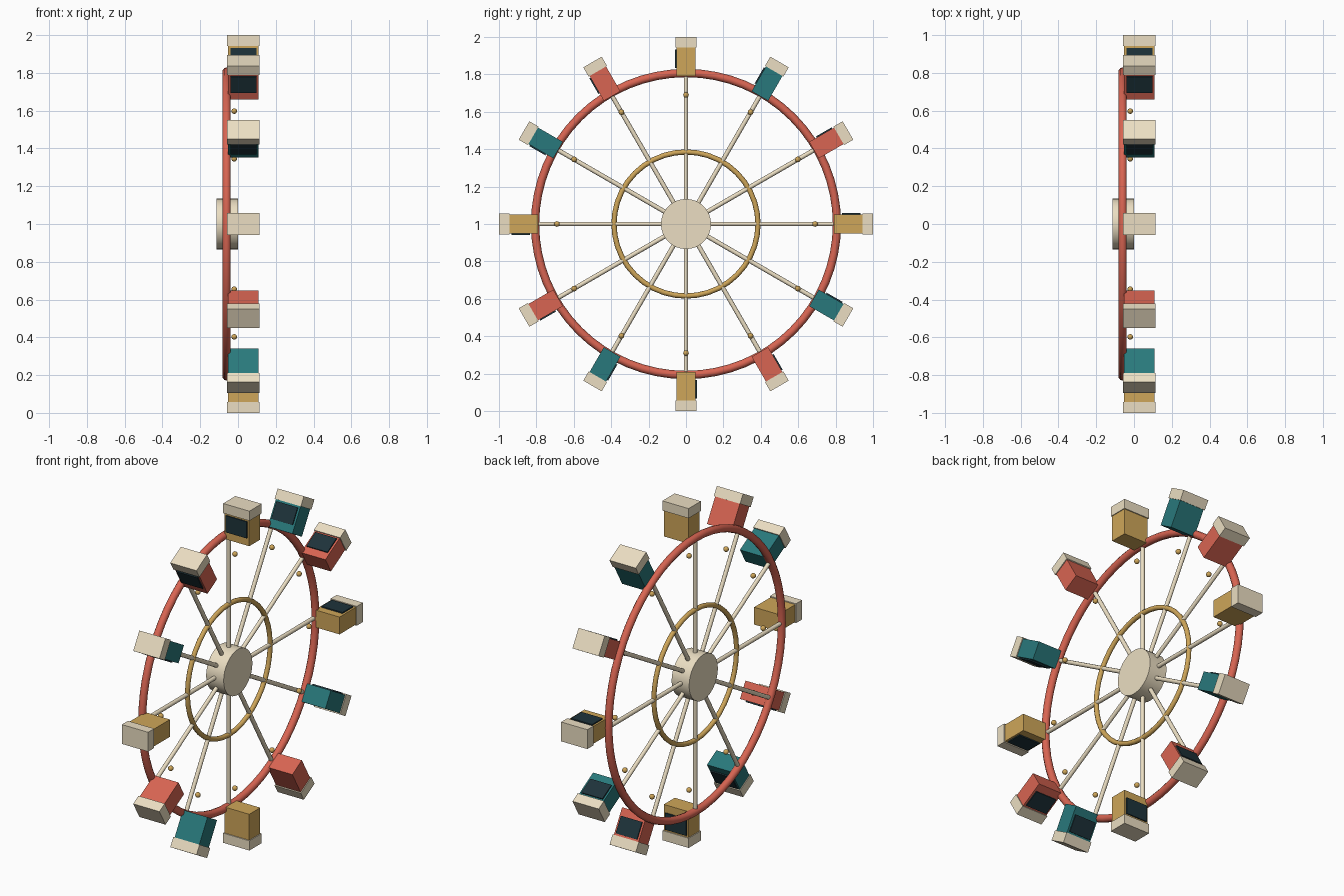
import bpy, math
from mathutils import Matrix, Vector

if "Cube" in bpy.data.objects:
    bpy.data.objects.remove(bpy.data.objects["Cube"])

WX = -0.06                      # plane of the wheel
CENTRE = Vector((0, 0, 1))
COUNT = 12


def material(name, rgb):
    m = bpy.data.materials.new(name)
    m.diffuse_color = (*rgb, 1)
    m.use_nodes = True
    m.node_tree.nodes["Principled BSDF"].inputs["Base Color"].default_value = m.diffuse_color
    return m


red = material("red", (0.69, 0.13, 0.085))
gold = material("gold", (0.62, 0.38, 0.10))
teal = material("teal", (0.022, 0.19, 0.20))
cream = material("cream", (0.83, 0.73, 0.54))
dark = material("dark_glass", (0.013, 0.033, 0.043))


def finish(name, mat, smooth=True):
    ob = bpy.context.object
    ob.name = name
    ob.data.materials.append(mat)
    if smooth:
        bpy.ops.object.shade_smooth_by_angle(angle=math.radians(40))
    return ob


def ring(name, radius, tube, sides, mat):
    bpy.ops.mesh.primitive_torus_add(
        major_radius=radius, minor_radius=tube, major_segments=sides,
        minor_segments=10, location=(WX, 0, 1), rotation=(0, math.pi / 2, 0))
    finish(name, mat)


def turn(ob, angle):
    """Swing a part built above the axle round to its place on the wheel."""
    ob.matrix_world = (Matrix.Translation(CENTRE)
                       @ Matrix.Rotation(-angle, 4, 'X') @ ob.matrix_basis)


def box(name, lo, hi, mat, angle):
    """Box given by its corners relative to the axle."""
    lo, hi = Vector(lo), Vector(hi)
    bpy.ops.mesh.primitive_cube_add(size=1, location=(lo + hi) / 2)
    ob = finish(name, mat, False)
    ob.scale = hi - lo
    turn(ob, angle)


# Rim, inner ring and hub
ring("outer_rim", 0.807, 0.022, 64, red)
ring("inner_ring", 0.385, 0.014, 40, gold)
bpy.ops.mesh.primitive_cylinder_add(
    vertices=32, radius=0.134, depth=0.114, location=(-0.057, 0, 1),
    rotation=(0, math.pi / 2, 0))
finish("hub", cream)

for i in range(COUNT):
    a = i * 2 * math.pi / COUNT

    # Spoke from hub to rim
    bpy.ops.mesh.primitive_cylinder_add(
        vertices=10, radius=0.012, depth=0.71, location=(WX, 0, 0.455))
    turn(finish(f"spoke_{i}", cream), a)

    # Small lamp in front of each spoke
    bpy.ops.mesh.primitive_uv_sphere_add(
        segments=12, ring_count=8, radius=0.015, location=(-0.02, 0, 0.69))
    turn(finish(f"lamp_{i}", gold), a)

    # Cabin: body, roof and one window
    box(f"cabin_body_{i}", (-0.052, -0.051, 0.79), (0.109, 0.051, 0.945),
        (gold, teal, red)[i % 3], a)
    box(f"cabin_roof_{i}", (-0.057, -0.057, 0.943), (0.114, 0.057, 1.0), cream, a)
    box(f"cabin_window_{i}", (-0.041, -0.058, 0.835), (0.097, -0.045, 0.933), dark, a)
